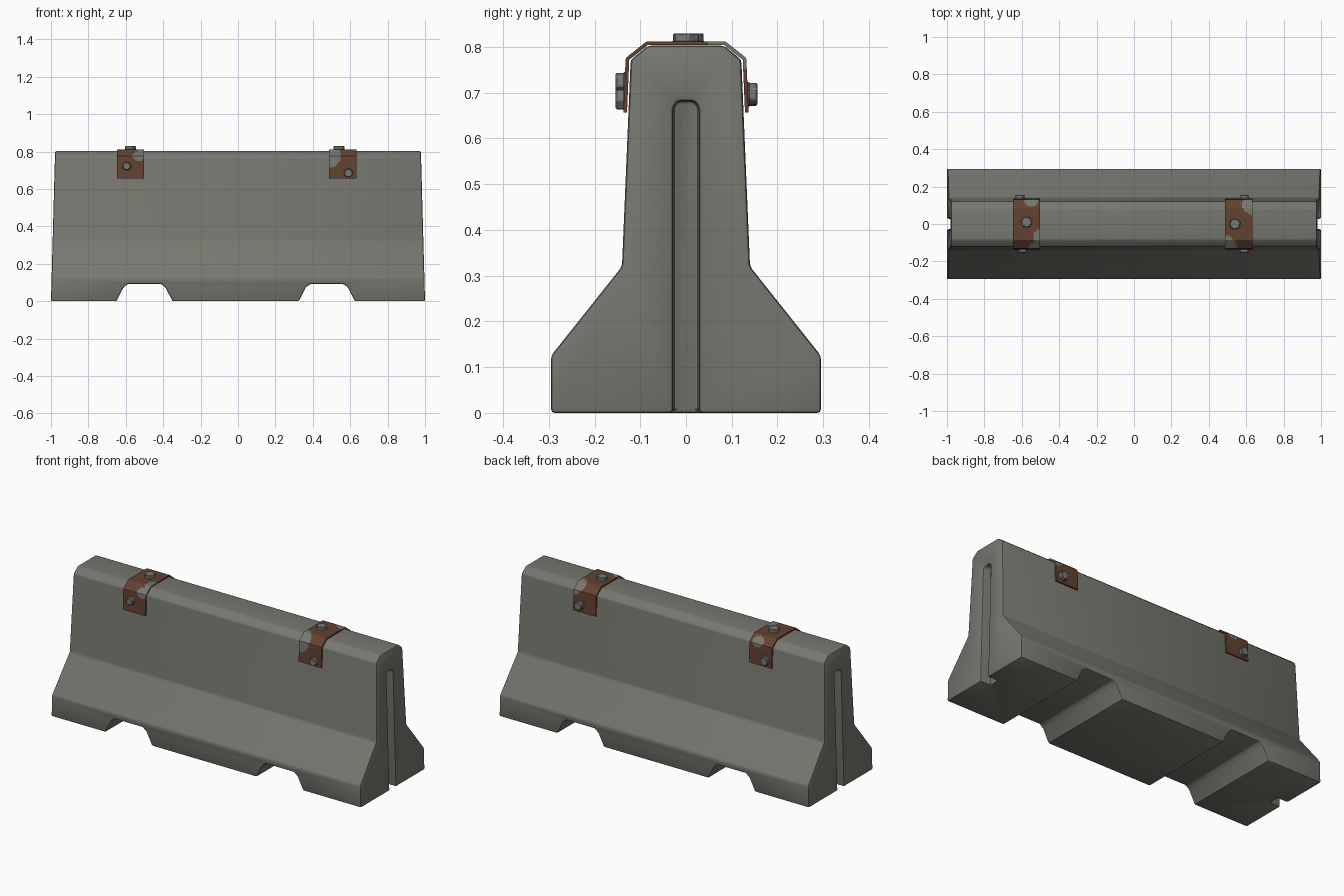
import bpy, bmesh, math
from mathutils import Vector

if "Cube" in bpy.data.objects:
    bpy.data.objects.remove(bpy.data.objects["Cube"])


def material(name, rgb):
    m = bpy.data.materials.new(name)
    m.diffuse_color = (*rgb, 1)
    m.use_nodes = True
    m.node_tree.nodes["Principled BSDF"].inputs["Base Color"].default_value = m.diffuse_color
    return m


CONCRETE = material("concrete grey", (0.185, 0.185, 0.162))
RUST = material("rust brown", (0.125, 0.053, 0.029))
STEEL = material("bolt steel", (0.18, 0.19, 0.175))


def new_object(name, bm, mats):
    bmesh.ops.recalc_face_normals(bm, faces=bm.faces)
    me = bpy.data.meshes.new(name)
    bm.to_mesh(me)
    bm.free()
    for m in mats:
        me.materials.append(m)
    ob = bpy.data.objects.new(name, me)
    bpy.context.collection.objects.link(ob)
    return ob


def prism(name, ring_a, ring_b):
    """Closed solid between two matching rings of points."""
    bm = bmesh.new()
    a = [bm.verts.new(p) for p in ring_a]
    b = [bm.verts.new(p) for p in ring_b]
    bm.faces.new(a)
    bm.faces.new(b[::-1])
    n = len(a)
    for i in range(n):
        j = (i + 1) % n
        bm.faces.new((a[i], b[i], b[j], a[j]))
    return new_object(name, bm, [CONCRETE])


def activate(ob):
    bpy.ops.object.select_all(action='DESELECT')
    ob.select_set(True)
    bpy.context.view_layer.objects.active = ob


def bevel(ob, width, segments):
    mod = ob.modifiers.new("Bevel", 'BEVEL')
    mod.width, mod.segments = width, segments
    mod.limit_method, mod.angle_limit = 'ANGLE', math.radians(28)
    activate(ob)
    bpy.ops.object.modifier_apply(modifier=mod.name)


# Barrier body: safety profile, ends leaning slightly inward toward the top
half = [(0.295, 0), (0.295, 0.125), (0.14, 0.32), (0.121, 0.772), (0.083, 0.803)]
profile = half + [(-y, z) for y, z in reversed(half)]


def end_x(z):
    return 1 - 0.022 * z / 0.8


body = prism("barrier_body",
             [(-end_x(z), y, z) for y, z in profile],
             [(end_x(z), y, z) for y, z in profile])

# Cutters: two forklift openings below and one joint slot in each end
cutters = []
for cx in (-0.5, 0.475):
    shape = [(-0.19, -0.08), (-0.15, 0), (-0.113, 0.073), (-0.09, 0.092)]
    shape += [(-x, z) for x, z in reversed(shape)]
    cutters.append(prism("fork_cutter",
                         [(cx + x, -0.5, z) for x, z in shape],
                         [(cx + x, 0.5, z) for x, z in shape]))
slot = [(-0.028, -0.1), (0.028, -0.1), (0.028, 0.668), (0.018, 0.682),
        (-0.018, 0.682), (-0.028, 0.668)]
for s in (-1, 1):
    cutters.append(prism("slot_cutter",
                         [(s * 0.935, y, z) for y, z in slot],
                         [(s * 1.1, y, z) for y, z in slot]))
for c in cutters:
    mod = body.modifiers.new("Cut", 'BOOLEAN')
    mod.operation, mod.solver, mod.object = 'DIFFERENCE', 'EXACT', c
    activate(body)
    bpy.ops.object.modifier_apply(modifier=mod.name)
    bpy.data.objects.remove(c)
bevel(body, 0.008, 2)
activate(body)
bpy.ops.object.shade_smooth_by_angle(angle=math.radians(30))


# Rusty straps folded over the top; worn corners show bare concrete grey
def strap(name, x0, x1, worn):
    side = [(-0.133, 0.657), (-0.128, 0.774), (-0.085, 0.808)]
    pts = side + [(-y, z) for y, z in reversed(side)]
    path = []
    for (ya, za), (yb, zb) in zip(pts, pts[1:]):
        n = max(4, round(math.hypot(yb - ya, zb - za) / 0.006))
        path += [(ya + (yb - ya) * i / n, za + (zb - za) * i / n) for i in range(n)]
    path.append(pts[-1])
    cols = 24
    bm = bmesh.new()
    rows = [[bm.verts.new((x0 + (x1 - x0) * c / cols, y, z)) for c in range(cols + 1)]
            for y, z in path]
    for r0, r1 in zip(rows, rows[1:]):
        for c in range(cols):
            f = bm.faces.new((r0[c], r0[c + 1], r1[c + 1], r1[c]))
            mid = f.calc_center_median()
            if any((mid - Vector(p)).length < r for p, r in worn):
                f.material_index = 1
    ob = new_object(name, bm, [RUST, CONCRETE])
    mod = ob.modifiers.new("Thickness", 'SOLIDIFY')
    mod.thickness, mod.offset = 0.008, 0
    activate(ob)
    bpy.ops.object.modifier_apply(modifier=mod.name)


strap("left_strap", -0.648, -0.502,
      [((-0.495, -0.07, 0.808), 0.045), ((-0.53, -0.13, 0.785), 0.035),
       ((-0.55, 0.125, 0.79), 0.036)])
strap("right_strap", 0.487, 0.633,
      [((0.483, -0.12, 0.78), 0.068), ((0.635, 0.11, 0.805), 0.06)])


# Hexagonal bolt heads on thin washers
def bolt(name, pos, normal, radius, turn):
    bm = bmesh.new()
    for r, h0, h1, sides in ((radius * 1.02, -0.004, 0.004, 12), (radius * 0.95, 0, 0.021, 6)):
        made = bmesh.ops.create_cone(bm, cap_ends=True, segments=sides,
                                     radius1=r, radius2=r, depth=h1 - h0)
        bmesh.ops.translate(bm, verts=made["verts"], vec=(0, 0, (h0 + h1) / 2))
    ob = new_object(name, bm, [STEEL])
    bevel(ob, 0.003, 1)
    q = Vector(normal).to_track_quat('Z', 'Y').to_matrix().to_4x4()
    for v in ob.data.vertices:
        a, x, y = math.radians(turn), v.co.x, v.co.y
        v.co.x, v.co.y = x * math.cos(a) - y * math.sin(a), x * math.sin(a) + y * math.cos(a)
    ob.data.transform(q)
    ob.location = pos


bolts = [
    ("left_top_bolt", (-0.575, 0.01, 0.809), (0, 0, 1), 0.032, 15),
    ("left_front_bolt", (-0.595, -0.133, 0.722), (0, -1, 0), 0.024, 10),
    ("left_back_bolt", (-0.61, 0.135, 0.695), (0, 1, 0), 0.027, 20),
    ("right_top_bolt", (0.54, 0.0, 0.809), (0, 0, 1), 0.032, 40),
    ("right_front_bolt", (0.59, -0.133, 0.685), (0, -1, 0), 0.026, 30),
    ("right_back_bolt", (0.59, 0.135, 0.697), (0, 1, 0), 0.027, 0),
]
for b in bolts:
    bolt(*b)
